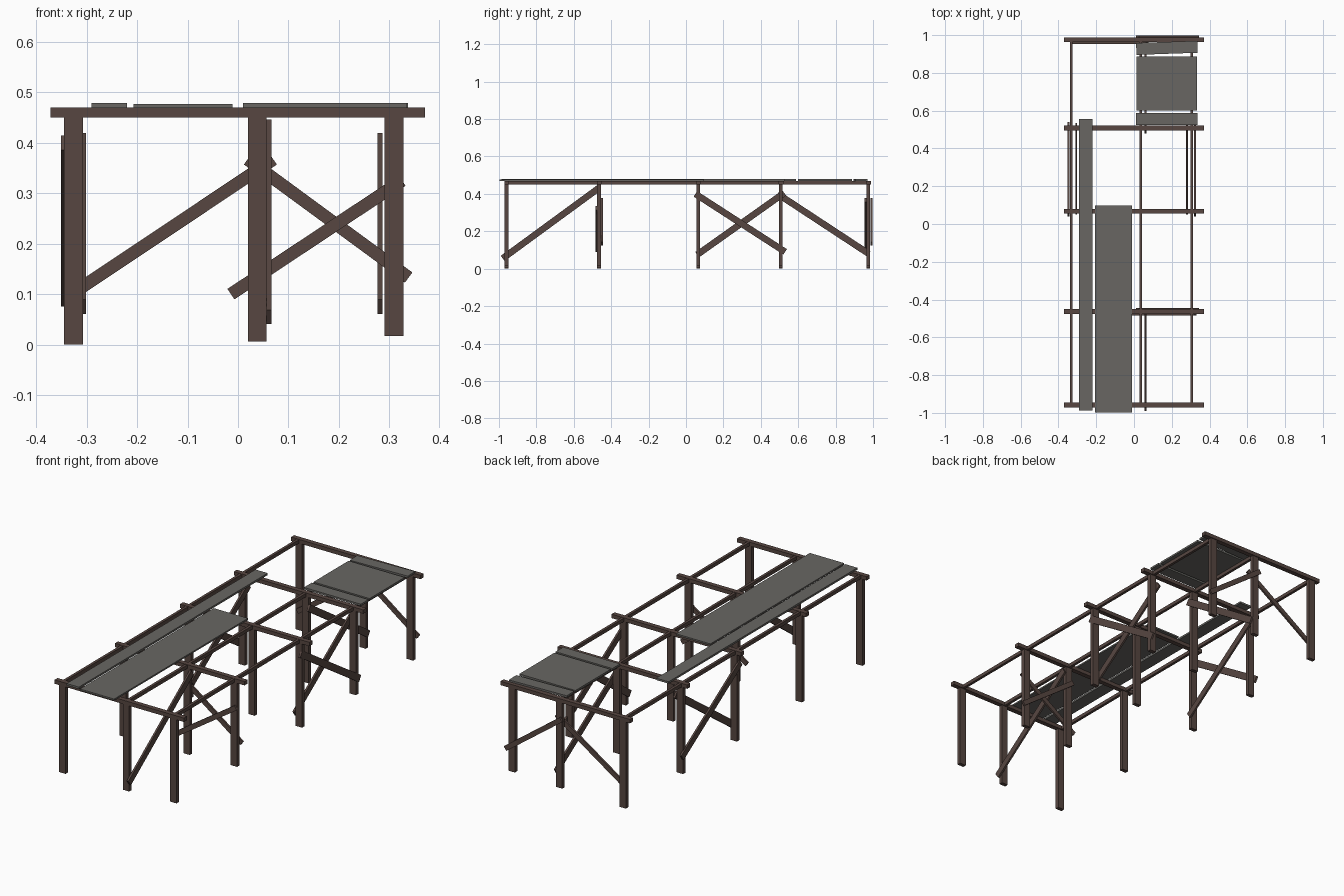
import bpy, math
from mathutils import Matrix, Vector

if "Cube" in bpy.data.objects:
    bpy.data.objects.remove(bpy.data.objects["Cube"])


def material(name, col):
    m = bpy.data.materials.new(name)
    m.diffuse_color = (*col, 1)
    m.use_nodes = True
    m.node_tree.nodes["Principled BSDF"].inputs["Base Color"].default_value = m.diffuse_color
    return m


WOOD = material("dark brown timber", (0.095, 0.062, 0.053))
GREY = material("weathered grey board", (0.138, 0.134, 0.124))


def box(name, lo, hi, mat, rot_z=0.0):
    """Axis-aligned board between two corners, optionally turned about z."""
    c = [(a + b) / 2 for a, b in zip(lo, hi)]
    s = [b - a for a, b in zip(lo, hi)]
    bpy.ops.mesh.primitive_cube_add(size=1)
    ob = bpy.context.object
    ob.name = name
    ob.data.materials.append(mat)
    ob.data.transform(Matrix.Translation(c) @ Matrix.Rotation(rot_z, 4, 'Z')
                      @ Matrix.Diagonal((*s, 1)))
    return ob


def brace(name, p, q, width, normal, thick=0.01):
    """Slanted board from p to q lying in the plane with the given normal."""
    p, q, n = Vector(p), Vector(q), Vector(normal)
    d = (q - p).normalized()
    side = n.cross(d)
    bpy.ops.mesh.primitive_cube_add(size=1)
    ob = bpy.context.object
    ob.name = name
    ob.data.materials.append(WOOD)
    m = Matrix((d * (q - p).length, side * width, n * thick)).transposed().to_4x4()
    m.translation = (p + q) / 2
    ob.data.transform(m)
    return ob


ROWS = [-0.96, -0.465, 0.066, 0.506, 0.974]
POSTS = [(-0.326, 0.0), (0.038, 0.006), (0.309, 0.017)]

# posts and cross beams, row by row
for y in ROWS:
    for x, z in POSTS:
        box("post", (x - 0.0185, y - 0.01, z), (x + 0.0185, y + 0.01, 0.452), WOOD)
    box("cross_beam", (-0.371, y - 0.0105, 0.45), (0.37, y + 0.0145, 0.47), WOOD)

# long stringers between the rows
for x in (-0.332, 0.036, 0.306):
    box("stringer", (x - 0.007, ROWS[0], 0.4505), (x + 0.007, ROWS[-1], 0.4685), WOOD)

# braces across the width
X, Y = (1, 0, 0), (0, 1, 0)
brace("back_brace", (0.019, 0.992, 0.367), (0.338, 0.992, 0.133), 0.025, Y)
brace("back_brace", (-0.33, 0.959, 0.10), (0.07, 0.959, 0.367), 0.025, Y)
brace("middle_brace", (0.019, -0.45, 0.367), (0.338, -0.45, 0.133), 0.025, Y)
brace("middle_brace", (-0.014, -0.48, 0.10), (0.325, -0.48, 0.325), 0.025, Y)

# braces along the length, on the middle posts
brace("side_brace", (0.061, -0.98, 0.055), (0.061, -0.465, 0.432), 0.035, X)
brace("side_brace", (0.061, 0.49, 0.40), (0.061, 0.977, 0.08), 0.035, X)

# crossed braces on both outer sides of the middle bay
for xi, xo in ((0.281, 0.328), (-0.306, -0.346)):
    brace("cross_brace", (xi, 0.06, 0.075), (xi, 0.525, 0.405), 0.035, X)
    brace("cross_brace", (xo - 0.005 * (xo > 0), 0.05, 0.40),
          (xo - 0.005 * (xo > 0), 0.53, 0.09), 0.035, X)

# deck boards
box("narrow_plank", (-0.29, -0.987, 0.469), (-0.22, 0.557, 0.479), GREY)
box("wide_plank", (-0.207, -0.997, 0.469), (-0.011, 0.097, 0.477), GREY)
box("rear_panel", (0.012, 0.6, 0.469), (0.333, 0.887, 0.479), GREY)
box("rear_slat", (0.01, 0.525, 0.469), (0.335, 0.588, 0.479), GREY)
box("rear_slat", (0.012, 0.901, 0.469), (0.336, 0.964, 0.479), GREY, math.radians(2))
